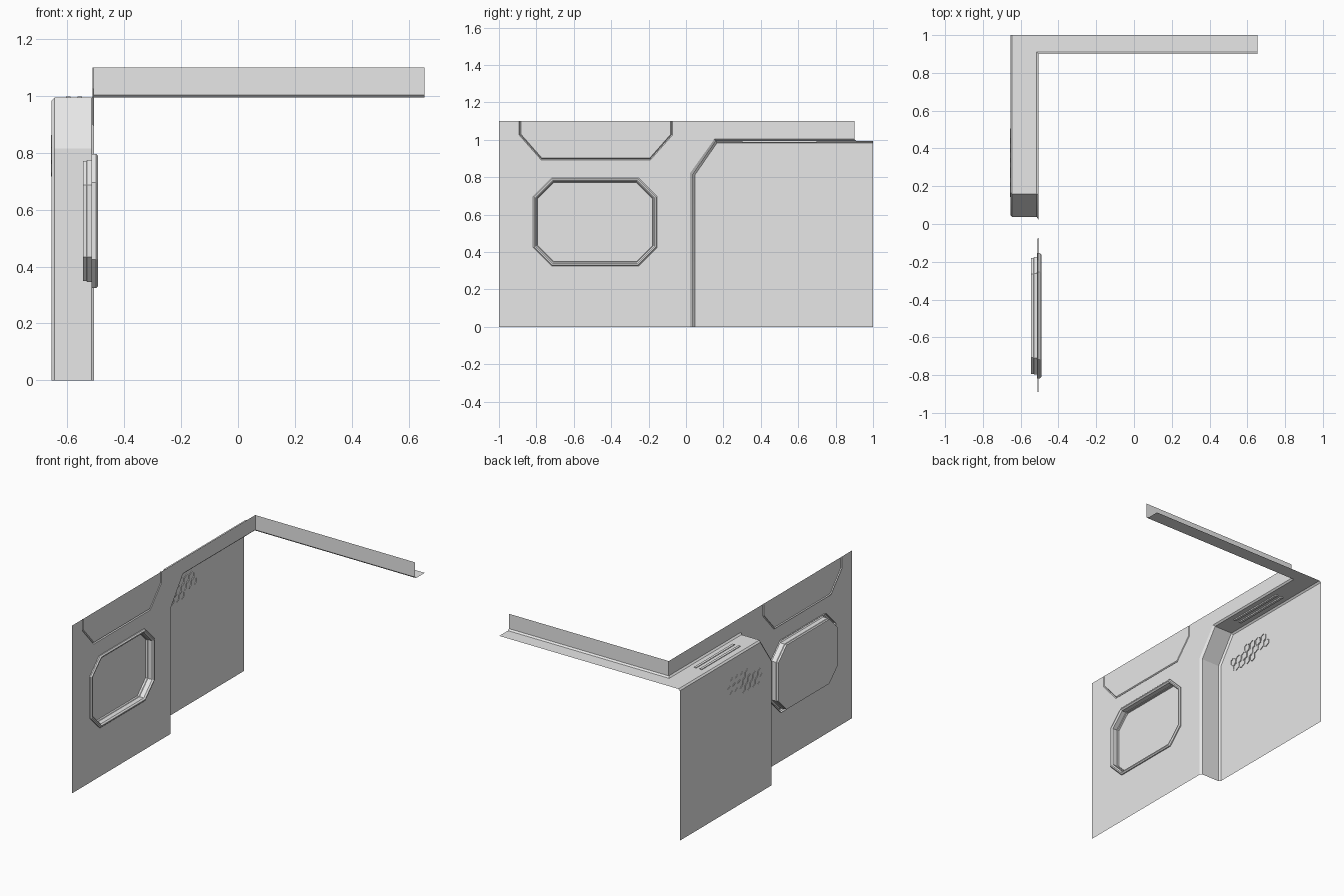
import bpy, bmesh, math
from mathutils import Vector

cube = bpy.data.objects.get("Cube")
if cube:
    bpy.data.objects.remove(cube, do_unlink=True)

grey = bpy.data.materials.new("light_grey")
grey.use_nodes = True
grey.diffuse_color = (0.8, 0.8, 0.8, 1)
grey.node_tree.nodes["Principled BSDF"].inputs["Base Color"].default_value = (0.8, 0.8, 0.8, 1)

WALL, BACK = -0.505, -0.655       # x of the wall sheet and of the recessed panel
RAIL, SHELF = 0.9, 0.993          # y of the back rail, z of the shelf


def at_x(x, path):
    return [(x, y, z) for y, z in path]


def loft(bm, rows, closed=False):
    """Skin neighbouring rows of points with quads."""
    grid = [[bm.verts.new(p) for p in row] for row in rows]
    for a, b in zip(grid, grid[1:]):
        n = len(a)
        for i in range(n if closed else n - 1):
            j = (i + 1) % n
            bm.faces.new((a[i], a[j], b[j], b[i]))


def fill(bm, *loops):
    """Fill an outline, further loops being holes."""
    edges = []
    for loop in loops:
        vs = [bm.verts.new(p) for p in loop]
        edges += [bm.edges.new((vs[i - 1], vs[i])) for i in range(len(vs))]
    bmesh.ops.triangle_fill(bm, use_beauty=True, use_dissolve=False, edges=edges, normal=(1, 0, 0))


def finish(name, bm, sheet=True):
    bmesh.ops.remove_doubles(bm, verts=bm.verts, dist=0.0001)
    bmesh.ops.recalc_face_normals(bm, faces=bm.faces)
    if sheet:  # open sheets face the room
        total = sum((f.normal * f.calc_area() for f in bm.faces), Vector())
        if total.dot(Vector((1, -1, 0))) < 0:
            bmesh.ops.reverse_faces(bm, faces=bm.faces)
    mesh = bpy.data.meshes.new(name)
    bm.to_mesh(mesh)
    bm.free()
    mesh.materials.append(grey)
    ob = bpy.data.objects.new(name, mesh)
    bpy.context.collection.objects.link(ob)
    bpy.context.view_layer.objects.active = ob
    ob.select_set(True)
    bpy.ops.object.shade_smooth_by_angle(angle=math.radians(30))
    ob.select_set(False)


def octagon(inset):
    """Window outline with cut corners, shrunk by inset."""
    cy, cz, hy, hz = -0.486, 0.56, 0.332 - inset, 0.236 - inset
    c = 0.1 - 0.586 * inset
    quarter = [(hy, hz - c), (hy - c, hz)]
    pts = quarter + [(-y, z) for y, z in reversed(quarter)]
    pts += [(-y, -z) for y, z in pts]
    return [(cy + y, cz + z) for y, z in pts]


def hatch(d):
    """Outline of the upper panel, shrunk by d."""
    half = [(0.41 - d, 1.1), (0.41 - d, 1.025 + d * 0.4), (0.293 - d * 0.4, 0.893 + d)]
    return [(-0.482 - y, z) for y, z in half] + [(-0.482 + y, z) for y, z in reversed(half)]


# Recess opening edges: wall edge, inner shelf edge, rounded outer edge
rim = [(0.022, 0), (0.022, 0.822), (0.152, 1.003), (RAIL, 1.003)]
inner = [(0.037, 0), (0.037, 0.815), (0.16, SHELF), (RAIL + 0.01, SHELF)]
outer = [(0.047, 0), (0.047, 0.811), (0.166, 0.983), (RAIL + 0.01, 0.983), (1, 0.983)]

# Wall sheet with window opening and a grooved panel
bm = bmesh.new()
outline = [(-1, 0)] + rim + [(RAIL, 1.1)] + hatch(0)[::-1] + [(-1, 1.1)]
fill(bm, at_x(WALL, outline), at_x(WALL, octagon(0)))
loft(bm, [at_x(WALL, hatch(0)), at_x(WALL - 0.006, hatch(0.005)), at_x(WALL, hatch(0.01))])
fill(bm, at_x(WALL, hatch(0.01)))
finish("wall", bm)

# Recessed bay with its top shelf
bm = bmesh.new()
loft(bm, [at_x(WALL, rim), at_x(WALL - 0.01, inner)])
inner.append((1, SHELF))
loft(bm, [at_x(WALL - 0.01, inner), at_x(BACK + 0.01, inner), at_x(BACK, outer)])
fill(bm, at_x(BACK, outer + [(1, 0)]))
finish("recessed_bay", bm)

# Back rail: upright strip, small bevel and ledge
bm = bmesh.new()
section = [(WALL, RAIL, 1.1), (WALL, RAIL, 1.003),
           (WALL - 0.01, RAIL + 0.01, SHELF), (WALL - 0.01, 1, SHELF)]
loft(bm, [section, [(-BACK, y, z) for x, y, z in section]])
finish("back_rail", bm)

# Window: raised frame, deep reveal and pane
bm = bmesh.new()
steps = [(0, -0.514), (0, -0.498), (0.007, -0.491), (0.014, -0.491),
         (0.022, -0.5), (0.022, -0.53), (0.025, -0.533), (0.025, -0.545)]
loft(bm, [at_x(x, octagon(d)) for d, x in steps], closed=True)
fill(bm, at_x(steps[-1][1], octagon(steps[-1][0])))
finish("window", bm)

# Honeycomb of thin raised hexagon rings
bm = bmesh.new()
pitch = 0.052


def hexagon(y, z, r):
    return [(y + r * math.sin(k * math.pi / 3), z + r * math.cos(k * math.pi / 3)) for k in range(6)]


for first, count, z in ((0.298, 4, 0.834), (0.168, 7, 0.789), (0.194, 4, 0.744)):
    for i in range(count):
        y = first + i * pitch
        big, small = hexagon(y, z, 0.0285), hexagon(y, z, 0.0245)
        loft(bm, [at_x(BACK - 0.001, big), at_x(BACK + 0.004, big),
                  at_x(BACK + 0.004, small), at_x(BACK - 0.001, small)], closed=True)
finish("honeycomb", bm, sheet=False)

# Two long vent bars through the shelf
bm = bmesh.new()
for x in (-0.597, -0.556):
    made = bmesh.ops.create_cube(bm, size=1)["verts"]
    bmesh.ops.scale(bm, vec=(0.016, 0.4, 0.012), verts=made)
    bmesh.ops.translate(bm, vec=(x, 0.5, 0.991), verts=made)
finish("shelf_vents", bm, sheet=False)
